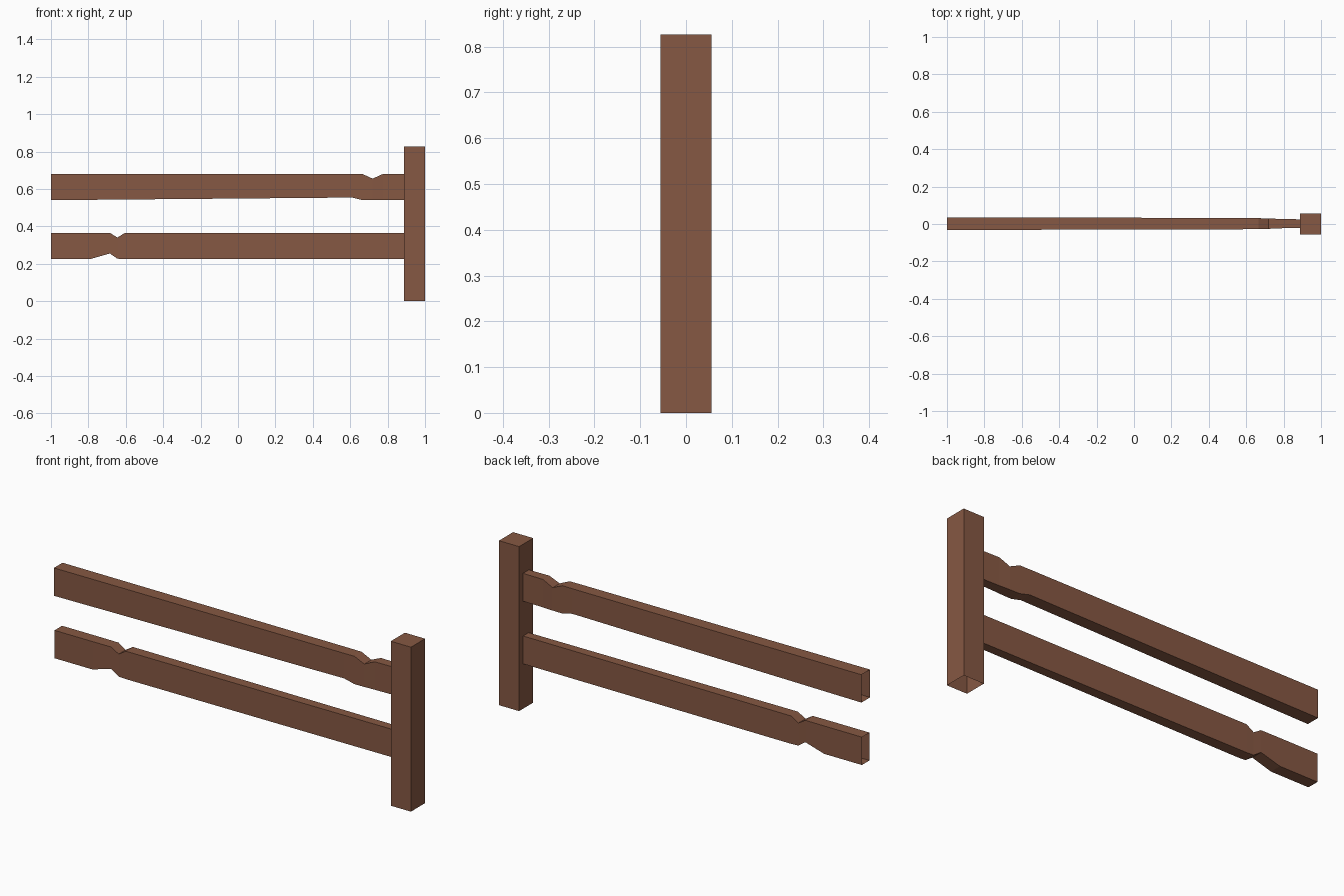
import bpy
import bmesh

cube = bpy.data.objects.get("Cube")
if cube:
    bpy.data.objects.remove(cube, do_unlink=True)

# One plain brown for all the timber
wood = bpy.data.materials.new("brown_wood")
wood.use_nodes = True
colour = (0.24, 0.098, 0.056, 1)
wood.diffuse_color = colour
wood.node_tree.nodes["Principled BSDF"].inputs["Base Color"].default_value = colour


def finish(name, bm):
    bmesh.ops.recalc_face_normals(bm, faces=bm.faces)
    mesh = bpy.data.meshes.new(name)
    bm.to_mesh(mesh)
    bm.free()
    mesh.materials.append(wood)
    obj = bpy.data.objects.new(name, mesh)
    bpy.context.collection.objects.link(obj)
    return obj


def rail(name, stations):
    """Open-ended rectangular beam through (x, bottom, top, half width)."""
    bm = bmesh.new()
    rings = []
    for x, low, high, half in stations:
        corners = ((-half, low), (half, low), (half, high), (-half, high))
        rings.append([bm.verts.new((x, y, z)) for y, z in corners])
    for a, b in zip(rings, rings[1:]):
        for i in range(4):
            j = (i + 1) % 4
            bm.faces.new((a[i], a[j], b[j], b[i]))
    return finish(name, bm)


# Upright post, open underneath
left, right, half, height = 0.888, 1.0, 0.056, 0.826
bm = bmesh.new()
bmesh.ops.create_cube(bm, size=1)
for v in bm.verts:
    v.co.x = left if v.co.x < 0 else right
    v.co.y *= 2 * half
    v.co.z = 0 if v.co.z < 0 else height
base = [f for f in bm.faces if all(v.co.z == 0 for v in f.verts)]
bmesh.ops.recalc_face_normals(bm, faces=bm.faces)
bmesh.ops.delete(bm, geom=base, context="FACES_ONLY")
finish("post", bm)

# Upper rail, chipped near the post
upper = rail("upper_rail", [
    (-1.0, 0.54, 0.68, 0.034),
    (0.61, 0.554, 0.68, 0.03),
    (0.665, 0.54, 0.68, 0.029),
    (0.72, 0.54, 0.655, 0.028),
    (0.775, 0.54, 0.68, 0.025),
    (left, 0.54, 0.68, 0.023),
])

# Lower rail, chipped near its free end
lower = rail("lower_rail", [
    (-1.0, 0.225, 0.365, 0.03),
    (-0.79, 0.225, 0.365, 0.03),
    (-0.685, 0.255, 0.365, 0.029),
    (-0.645, 0.227, 0.34, 0.028),
    (-0.605, 0.225, 0.365, 0.028),
    (left, 0.225, 0.365, 0.022),
])

# Both rails sit a touch behind the post's centre line
for obj in (upper, lower):
    obj.location.y = 0.002
